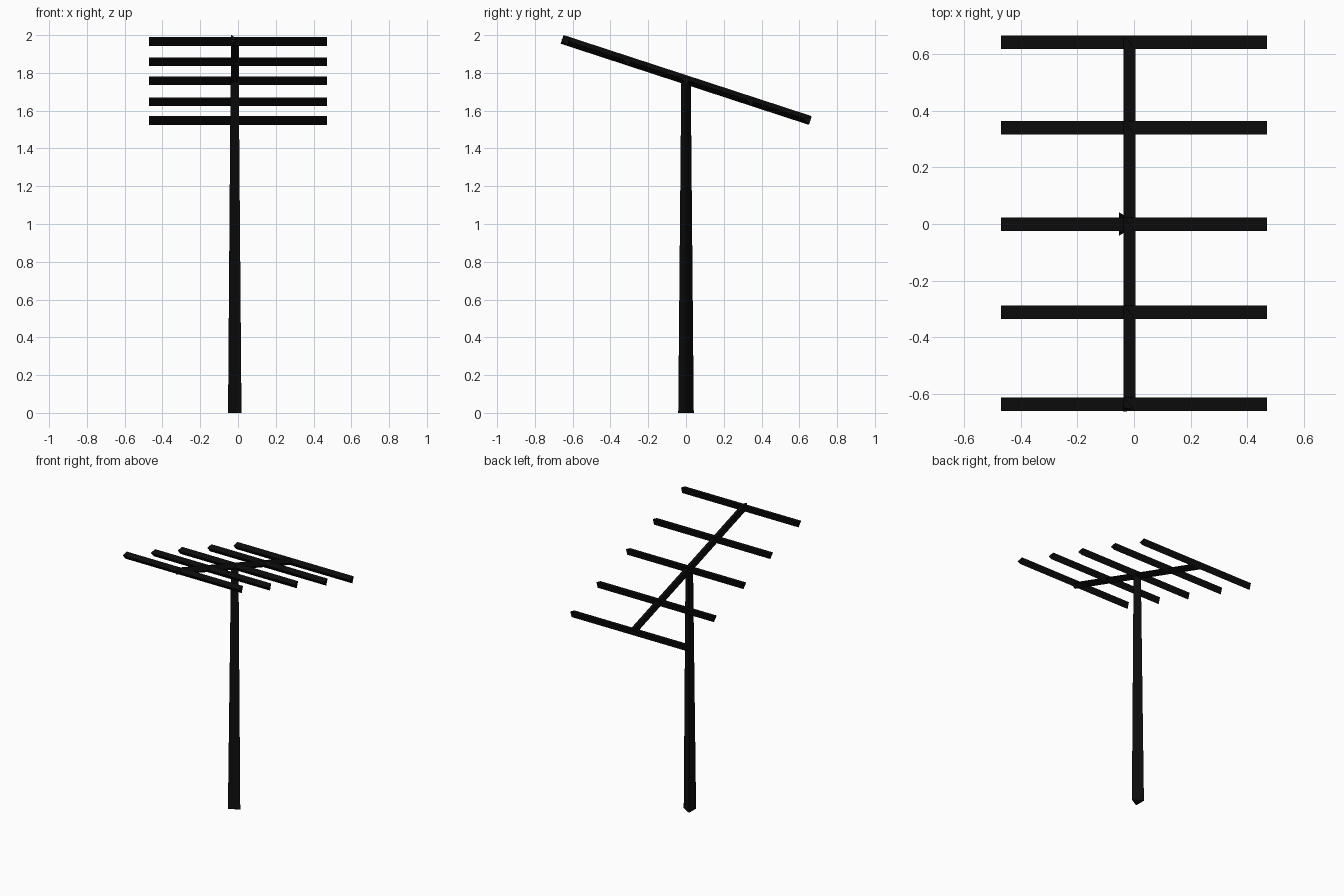
import bpy, bmesh, math
from mathutils import Vector

if "Cube" in bpy.data.objects:
    bpy.data.objects.remove(bpy.data.objects["Cube"])

black = bpy.data.materials.new("black")
black.diffuse_color = (0.004, 0.004, 0.004, 1)
black.use_nodes = True
black.node_tree.nodes["Principled BSDF"].inputs["Base Color"].default_value = black.diffuse_color


def tri_beam(name, start, end, r0, r1, apex):
    """Three-sided beam from start to end, one edge pointing along apex."""
    start, end, apex = Vector(start), Vector(end), Vector(apex).normalized()
    side = (end - start).normalized().cross(apex)
    bm = bmesh.new()
    rings = []
    for p, r in ((start, r0), (end, r1)):
        angles = [math.tau * i / 3 for i in range(3)]
        rings.append([bm.verts.new(p + r * (math.cos(a) * apex + math.sin(a) * side))
                      for a in angles])
    a, b = rings
    bm.faces.new(a[::-1])
    bm.faces.new(b)
    for i in range(3):
        j = (i + 1) % 3
        bm.faces.new((a[i], a[j], b[j], b[i]))
    bmesh.ops.recalc_face_normals(bm, faces=bm.faces[:])
    mesh = bpy.data.meshes.new(name)
    bm.to_mesh(mesh)
    bm.free()
    mesh.materials.append(black)
    obj = bpy.data.objects.new(name, mesh)
    bpy.context.collection.objects.link(obj)
    return obj


R = 0.028
TILT = math.radians(18.1)
HUB = Vector((-0.023, 0, 1.763))
along = Vector((0, math.cos(TILT), -math.sin(TILT)))

# Tapered mast
tri_beam("mast", (-0.029, 0, 0), (-0.025, 0, 1.765), 0.0475, 0.029, (1, 0, 0))

# Tilted boom
tri_beam("boom", HUB - along * 0.69, HUB + along * 0.69, R, R, (1, 0, 0))

# Crossbars along the boom
for i, y in enumerate((-0.634, -0.308, 0.002, 0.343, 0.645)):
    c = HUB + along * (y / math.cos(TILT))
    tri_beam(f"crossbar_{i + 1}", (-0.47, c.y, c.z), (0.47, c.y, c.z), R, R, -along)
